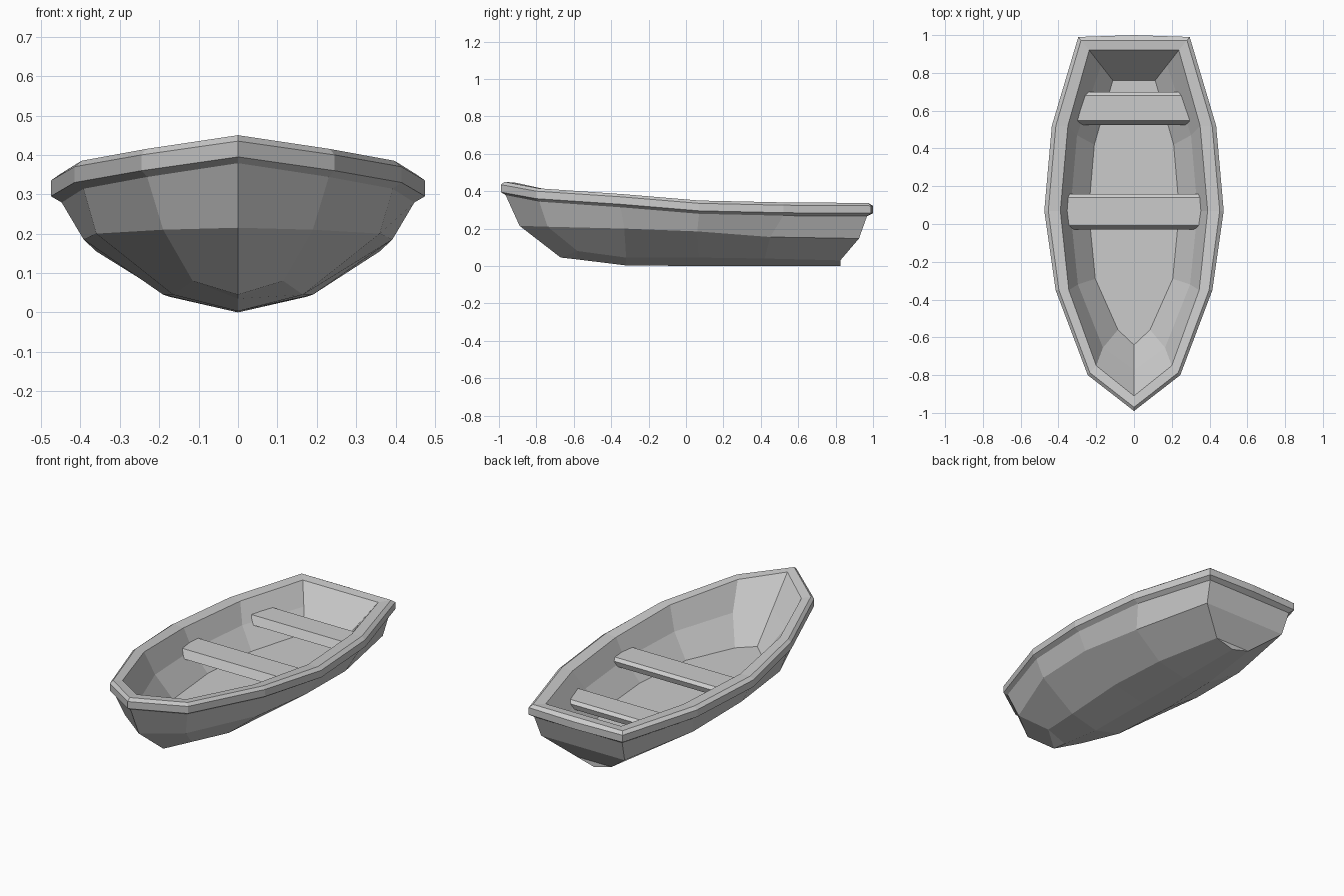
import bpy, bmesh

if "Cube" in bpy.data.objects:
    bpy.data.objects.remove(bpy.data.objects["Cube"])

# Half-outlines, bow to transom corner: (x, y, z)
gunwale = [(0, -.99, .395), (.245, -.80, .36), (.415, -.35, .33),
           (.475, .07, .295), (.435, .52, .285), (.295, .99, .282)]
rim = [(0, -.91), (.2, -.75), (.345, -.35), (.39, .07), (.35, .52), (.237, .92)]
knuckle = [(0, -.89, .215), (.19, -.74, .21), (.36, -.33, .2),
           (.392, .06, .185), (.36, .45, .155), (.262, .925, .147)]
chine = [(0, -.67, .045), (.115, -.58, .08), (.165, -.32, .045),
         (.19, .07, .045), (.175, .42, .04), (.11, .825, .03)]
keel_z = [.045, .035, .003, 0, 0, 0]
floor = [(0, -.64), (.085, -.56), (.205, -.29), (.24, .07), (.21, .42), (.112, .76)]
FLOOR_Z = .125


def inset(row, t, dz):
    """Move gunwale outline a fraction t towards the inner rim, and up by dz."""
    return [(a[0] + (b[0] - a[0]) * t, a[1] + (b[1] - a[1]) * t, a[2] + dz)
            for a, b in zip(row, rim)]


def ring(half, bulge=0.0):
    """Mirror a half-outline into a closed loop with a mid-transom point."""
    left = [(-x, y, z) for x, y, z in half[:0:-1]]
    x, y, z = half[-1]
    return left + list(half) + [(0, y + bulge, z)]


def make_object(name, bm):
    bmesh.ops.remove_doubles(bm, verts=bm.verts, dist=.0005)
    bmesh.ops.recalc_face_normals(bm, faces=bm.faces)
    me = bpy.data.meshes.new(name)
    bm.to_mesh(me)
    bm.free()
    ob = bpy.data.objects.new(name, me)
    bpy.context.collection.objects.link(ob)
    return ob


def loft(name, rings, cap_end=False, closed=False):
    bm = bmesh.new()
    loops = [[bm.verts.new(p) for p in r] for r in rings]
    pairs = list(zip(loops, loops[1:]))
    if closed:
        pairs.append((loops[-1], loops[0]))
    for a, b in pairs:
        for i in range(len(a)):
            j = (i + 1) % len(a)
            bm.faces.new((a[i], a[j], b[j], b[i]))
    if cap_end:
        bm.faces.new(loops[-1])
    return make_object(name, bm)


# Hull shell: keel, chine, knuckle, rail, inner wall and flat floor
keel = [(0, c[1], z) for c, z in zip(chine, keel_z)]
inner_top = inset(gunwale, 1, .05)
floor3 = [(x, y, FLOOR_Z) for x, y in floor]
inner_mid = []
for i, (a, f) in enumerate(zip(inner_top, floor3)):
    x, y, z = [p * .5 + q * .5 for p, q in zip(a, f)]
    inner_mid.append((x + (.022 if 0 < i < 5 else 0), y, z))

loft("hull", [
    ring(keel), ring(chine), ring(knuckle),
    ring(inset(gunwale, .32, -.016)),
    ring(gunwale, .01),
    ring(inset(gunwale, 0, .04), .01),
    ring(inset(gunwale, .25, .055)),
    ring(inner_top), ring(inner_mid), ring(floor3)], cap_end=True)


# Plank seats with sloped front and bevelled back edge
def seat(name, y0, y1, top, w0, w1):
    section = [(y0, top - .045, w0), (y0 + .022, top, w0 - .004),
               (y1 - .02, top, w1 + .004), (y1, top - .014, w1),
               (y1 - .01, top - .045, w1)]
    bm = bmesh.new()
    ends = [[bm.verts.new((s * w, y, z)) for y, z, w in section] for s in (-1, 1)]
    for e in ends:
        bm.faces.new(e)
    for i in range(len(section)):
        j = (i + 1) % len(section)
        bm.faces.new((ends[0][i], ends[0][j], ends[1][j], ends[1][i]))
    return make_object(name, bm)


seat("middle_seat", -.03, .16, .27, .375, .38)
seat("stern_seat", .525, .70, .262, .338, .298)
